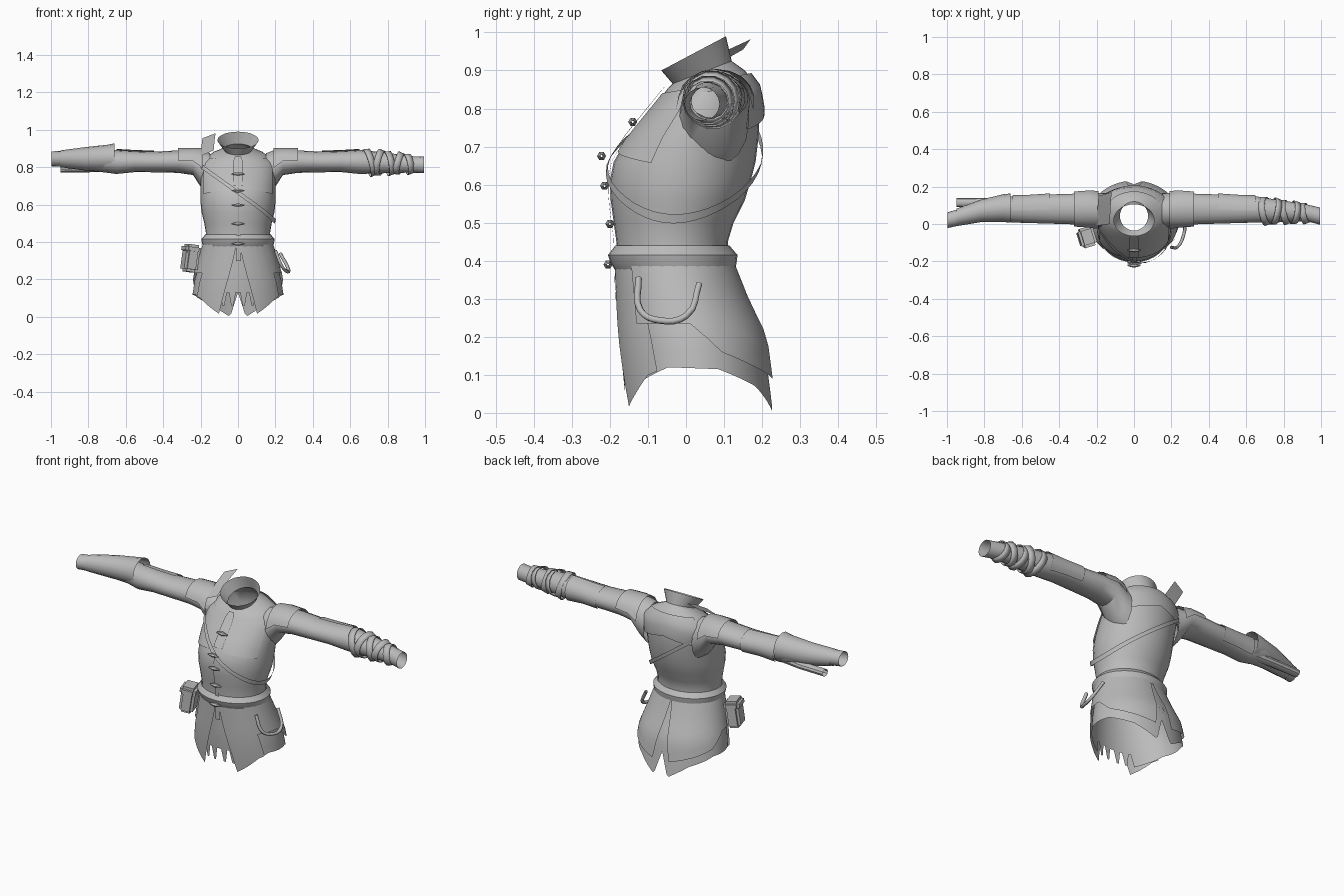
import bpy, bmesh, math
from mathutils import Vector, Euler, Matrix

cube = bpy.data.objects.get("Cube")
if cube:
    bpy.data.objects.remove(cube)

cloth = bpy.data.materials.new("grey cloth")
cloth.use_nodes = True
GREY = (0.5, 0.5, 0.5, 1)
cloth.diffuse_color = GREY
cloth.node_tree.nodes["Principled BSDF"].inputs["Base Color"].default_value = GREY
PI = math.pi


def finish(name, bm, angle=35):
    me = bpy.data.meshes.new(name)
    bmesh.ops.recalc_face_normals(bm, faces=bm.faces)
    bm.to_mesh(me)
    bm.free()
    ob = bpy.data.objects.new(name, me)
    me.materials.append(cloth)
    bpy.context.collection.objects.link(ob)
    bpy.ops.object.select_all(action="DESELECT")
    ob.select_set(True)
    bpy.context.view_layer.objects.active = ob
    bpy.ops.object.shade_smooth_by_angle(angle=math.radians(angle))
    return ob


def grid(name, rows, closed=False, angle=35):
    """Skin a list of point rows."""
    bm = bmesh.new()
    vs = [[bm.verts.new(p) for p in r] for r in rows]
    n = len(rows[0])
    for lo, hi in zip(vs, vs[1:]):
        for i in range(n if closed else n - 1):
            j = (i + 1) % n
            bm.faces.new((lo[i], lo[j], hi[j], hi[i]))
    return finish(name, bm, angle)


def interp(keys, t):
    """Piecewise linear lookup; the first item of each key is the parameter."""
    if t <= keys[0][0]:
        return keys[0][1:]
    for a, b in zip(keys, keys[1:]):
        if t <= b[0]:
            f = (t - a[0]) / (b[0] - a[0])
            return [p + (q - p) * f for p, q in zip(a[1:], b[1:])]
    return keys[-1][1:]


# Body profile: height, half width, front y, back y, tilt
BODY = [
    (0, .25, -.16, .235, 0), (.1, .25, -.17, .22, 0), (.2, .235, -.178, .205, 0),
    (.3, .205, -.18, .155, 0), (.4, .175, -.183, .115, 0), (.45, .172, -.183, .11, 0),
    (.5, .18, -.19, .125, 0), (.56, .195, -.198, .155, 0), (.61, .2, -.2, .17, 0),
    (.66, .2, -.19, .183, 0), (.72, .2, -.155, .19, 0), (.8, .2, -.09, .195, 0),
    (.845, .185, -.065, .185, .015), (.875, .135, -.05, .155, .025),
    (.895, .075, -.035, .12, .03), (.945, .11, -.065, .105, .045)]


def on_body(a, z, off=0):
    """Point on the body; angle 0 is the front, a quarter turn is the left side."""
    w, f, b, tilt = interp(BODY, z)
    return Vector(((w + off) * math.sin(a),
                   (f + b) / 2 - ((b - f) / 2 + off) * math.cos(a),
                   z - tilt * math.cos(a)))


def sheet(name, top, hem, start, end, off=0, cols=32, rows=8):
    """Cloth panel on the body; all four borders may be functions or numbers."""
    call = lambda g, t: g(t) if callable(g) else g
    out = []
    for r in range(rows + 1):
        v = r / rows
        line = []
        for c in range(cols + 1):
            a0, a1 = call(start, v), call(end, v)
            a = a0 + (a1 - a0) * c / cols
            z0, z1 = call(top, a), call(hem, a)
            line.append(on_body(a, z0 + (z1 - z0) * v, off))
        out.append(line)
    return grid(name, out)


# Torso and collar
heights = [k[0] for k in BODY if .4 <= k[0] < .9]
ring = [2 * PI * i / 32 for i in range(32)]
grid("torso", [[on_body(a, z) for a in ring] for z in heights], True)
grid("collar", [[on_body(a, z) for a in ring] for z in (.89, .895, .92, .945)], True)

# Belt with a slanted upper and lower edge
grid("belt", [[on_body(a, z, o) for a in ring] for z, o in
              ((.375, .004), (.395, .016), (.415, .022), (.44, .003))], True)

# Skirt lining with a jagged front hem and two tails at the back
SIDE_HEM = [(.5, .06), (.8, .09), (1.2, .12), (1.9, .115), (2.5, .07), (2.97, 0), (PI, .13)]


def lining_hem(a):
    t = min(a, 2 * PI - a)
    if t < .5:
        return .13 if round(t / .1) % 2 == 0 else .06
    return interp(SIDE_HEM, t)[0]


sheet("skirt_lining", .4, lining_hem, 0, 2 * PI, -.004, 126, 7)

# Overlapping skirt panels, mirrored
FRONT_HEM = [(.4, .015), (.62, .05), (.9, .1), (1.2, .12)]
BACK_HEM = [(.8, .235), (1.6, .235), (1.95, .16), (2.4, .125), (3.0, .085)]
for side, s in (("left", 1), ("right", -1)):
    sheet(side + "_front_panel", .4, lambda a: interp(FRONT_HEM, abs(a))[0],
          lambda v: s * (.03 + .38 * v), lambda v: s * (.9 + .15 * v), .005, 12, 7)
    sheet(side + "_back_panel", .4, lambda a: interp(BACK_HEM, abs(a))[0],
          s * .8, lambda v: s * (3.13 - .18 * v), .01, 24, 7)

# Yoke flaps over the shoulder blades and chest
sheet("back_yoke", .87, lambda a: .78 - .05 * abs(a - PI), PI - 1, PI + 1, .012, 12, 4)
for side, s in (("left", 1), ("right", -1)):
    sheet(side + "_chest_flap", .86, lambda a: .69 - .03 * abs(a),
          s * .12, s * 1.1, .006, 10, 6)

# Front placket and toggles
sheet("upper_placket", .885, .7, -.13, .13, .014, 2, 6)
sheet("lower_placket", .7, .3, -.05, .08, .006, 2, 10)
for i, (z, y) in enumerate(((.765, -.14), (.675, -.222), (.597, -.214), (.497, -.2), (.39, -.205))):
    bm = bmesh.new()
    for s in (-1, 1):
        bmesh.ops.create_cone(bm, segments=6, radius1=.012, radius2=.003, depth=.034,
                              matrix=Matrix.Translation((s * .017, y, z))
                              @ Matrix.Rotation(s * PI / 2, 4, "Y"))
    finish(f"toggle_{i + 1}", bm, 30)

# Diagonal strap from the right shoulder to the left waist
strap_z = lambda a: .665 - .155 * math.sin(a)
sheet("diagonal_strap", lambda a: strap_z(a) + .012, lambda a: strap_z(a) - .012,
      0, 2 * PI, .017, 40, 1)


def tube(name, stations, sides=16, arc=(0, 2 * PI), grow=0):
    """Loft along x; each station is x, y, z, y radius, z radius."""
    full = arc[1] - arc[0] > 6
    n = sides if full else sides + 1
    rows = []
    for x, y, z, ry, rz in stations:
        angles = [arc[0] + (arc[1] - arc[0]) * i / sides for i in range(n)]
        rows.append([(x, y + (ry + grow) * math.cos(t), z + (rz + grow) * math.sin(t))
                     for t in angles])
    return grid(name, rows, full)


def mirrored(stations):
    return [(-k[0], *k[1:]) for k in stations]


# Sleeves with shoulder and elbow caps
SLEEVE = [(.15, .07, .76, .095, .115), (.19, .075, .785, .09, .105), (.24, .08, .825, .088, .067),
          (.32, .08, .83, .082, .06), (.45, .08, .828, .078, .055), (.55, .078, .83, .073, .056),
          (.65, .078, .828, .07, .064)]
LEFT_END = [(.75, .07, .825, .062, .058), (.85, .065, .82, .052, .05),
            (.93, .058, .815, .045, .044), (.995, .042, .812, .046, .044)]
RIGHT_END = [(.72, .085, .835, .065, .062), (.82, .07, .84, .055, .055),
             (.92, .04, .845, .045, .042), (.998, .02, .845, .042, .04)]
tube("left_sleeve", SLEEVE + LEFT_END)
tube("right_sleeve", mirrored(SLEEVE + RIGHT_END))
for side, f in (("left", list), ("right", mirrored)):
    tube(side + "_shoulder_cap", f(SLEEVE[1:4]), 8, (.1, PI - .1), .012)
    tube(side + "_elbow_patch", f(SLEEVE[4:]), 8, (-.8, 1.6), .006)

# Right bracer with a rolled tube beneath
tube("right_bracer", mirrored([(.66, .085, .85, .078, .078), (.7, .085, .85, .074, .07),
                               (.82, .07, .845, .06, .062), (.95, .035, .845, .047, .045)]))
tube("right_bracer_roll", mirrored([(.66, .1, .8, .03, .025), (.8, .115, .792, .025, .02),
                                    (.95, .115, .79, .024, .02)]), 10)

# Wrapped bands on the left forearm
for i in range(5):
    bm = bmesh.new()
    x = .705 + i * .052
    r = .079 - i * .005
    tilt = Euler((0, PI / 2 + (-.28, .2, -.18, .25, -.2)[i], (.15, -.2, .2, -.15, .2)[i]))
    place = Matrix.Translation((x, .07 - i * .003, .826 - i * .002)) @ tilt.to_matrix().to_4x4()
    bmesh.ops.create_cone(bm, segments=14, radius1=r, radius2=r - .006, depth=.034, matrix=place)
    finish(f"forearm_wrap_{i + 1}", bm)
    bpy.context.object.modifiers.new("thickness", "SOLIDIFY").thickness = .004

# Torn flap standing on the right shoulder
grid("shoulder_flap", [[(-.2, -.01, .86), (-.13, 0, .89)], [(-.195, .08, .915), (-.125, .09, .945)],
                       [(-.19, .15, .955), (-.12, .17, .982)]])

# Belt pouch with a lid
for name, size, loc in (("pouch", (.075, .1, .13), (-.256, -.07, .305)),
                        ("pouch_lid", (.086, .108, .05), (-.25, -.07, .362))):
    bm = bmesh.new()
    turn = Euler((0, .14, .3)).to_matrix().to_4x4()
    bmesh.ops.create_cube(bm, size=1, matrix=Matrix.Translation(loc) @ turn
                          @ Matrix.Diagonal((*size, 1)))
    bmesh.ops.bevel(bm, geom=bm.edges[:], offset=.014, segments=2, affect="EDGES")
    finish(name, bm)

# Hanging cord loop on the left hip
curve = bpy.data.curves.new("hip_loop", "CURVE")
curve.dimensions = "3D"
curve.bevel_depth = .009
curve.bevel_resolution = 1
curve.resolution_u = 4
curve.materials.append(cloth)
spline = curve.splines.new("BEZIER")
path = [(.2, -.125, .355), (.235, -.12, .27), (.262, -.07, .243), (.27, 0, .255), (.225, .035, .34)]
spline.bezier_points.add(len(path) - 1)
for p, co in zip(spline.bezier_points, path):
    p.co = co
    p.handle_left_type = p.handle_right_type = "AUTO"
bpy.context.collection.objects.link(bpy.data.objects.new("hip_loop", curve))
